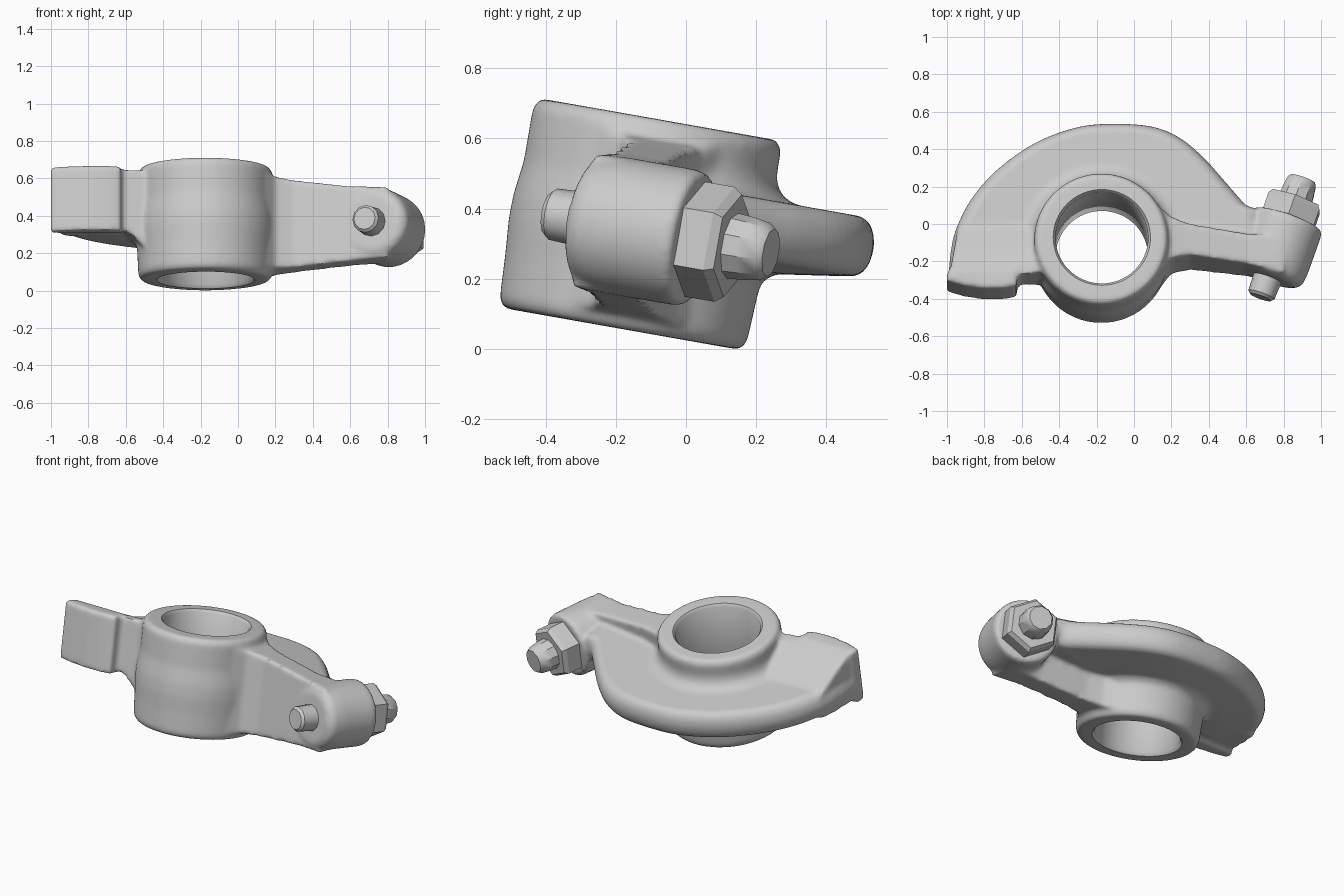
import bpy, bmesh
from math import radians, cos, sin, pi
from mathutils import Vector, Matrix

if "Cube" in bpy.data.objects:
    bpy.data.objects.remove(bpy.data.objects["Cube"])

# The whole part is tilted 10 degrees about x; everything is built in the hub's own frame
FRAME = Matrix.Translation((-0.175, -0.13, 0.357)) @ Matrix.Rotation(radians(-10), 4, 'X')
X0 = 0.175  # world x to local u


def loft(bm, loops):
    """Skin a list of closed loops and cap both ends."""
    rings = [[bm.verts.new(p) for p in loop] for loop in loops]
    n = len(rings[0])
    faces = [bm.faces.new(rings[0]), bm.faces.new(rings[-1])]
    for a, b in zip(rings, rings[1:]):
        for i in range(n):
            j = (i + 1) % n
            faces.append(bm.faces.new((a[i], a[j], b[j], b[i])))
    bmesh.ops.recalc_face_normals(bm, faces=faces)


def lathe(bm, base, axis, profile, sides):
    """Turn (distance along axis, radius) pairs around an axis."""
    base, axis = Vector(base), Vector(axis).normalized()
    e1 = Vector((0, 0, 1)) if abs(axis.z) < 0.5 else Vector((1, 0, 0))
    e2 = axis.cross(e1)
    loft(bm, [[base + axis * t + (e1 * cos(2 * pi * i / sides) + e2 * sin(2 * pi * i / sides)) * r
               for i in range(sides)] for t, r in profile])


def spline(pts, steps=4):
    """Smooth open curve through the points."""
    p = [Vector(q) for q in pts]
    p = [2 * p[0] - p[1]] + p + [2 * p[-1] - p[-2]]
    out = []
    for a, b, c, d in zip(p, p[1:], p[2:], p[3:]):
        for k in range(steps):
            t = k / steps
            out.append(0.5 * (2 * b + (c - a) * t + (2 * a - 5 * b + 4 * c - d) * t * t
                              + (3 * b - a - 3 * c + d) * t ** 3))
    return out + [p[-2]]


def finish(bm, name):
    mesh = bpy.data.meshes.new(name)
    bm.to_mesh(mesh)
    bm.free()
    ob = bpy.data.objects.new(name, mesh)
    bpy.context.collection.objects.link(ob)
    ob.matrix_world = FRAME
    return ob


def activate(ob):
    bpy.ops.object.select_all(action='DESELECT')
    ob.select_set(True)
    bpy.context.view_layer.objects.active = ob


body = bmesh.new()

# Hub barrel, slightly swollen at mid height
lathe(body, (0, 0, 0), (0, 0, 1),
      [(-0.304, 0.34), (-0.28, 0.358), (-0.15, 0.364), (-0.05, 0.372), (0.02, 0.371), (0.12, 0.358),
       (0.277, 0.359), (0.302, 0.34)], 64)

# Curved web plate, outline in world x, y; the underside rises towards the rim
arc = spline([(-0.995, -0.28), (-0.982, -0.15), (-0.955, -0.03), (-0.875, 0.13), (-0.735, 0.29), (-0.53, 0.435),
              (-0.3, 0.52), (-0.1, 0.537), (0.1, 0.522), (0.25, 0.46), (0.38, 0.35), (0.5, 0.215), (0.6, 0.1)])
arc += [Vector(p) for p in ((0.68, 0.07), (0.7, -0.15), (0.1, -0.18), (-0.5, -0.25))]
outline = [(p.x + X0, (p.y + 0.121) / 0.985) for p in arc]
loft(body, [[(u * s, 0.05 + (v - 0.05) * s, w) for u, v in outline]
            for w, s in ((-0.072, 0.6), (-0.042, 0.93), (-0.03, 0.965), (0.0, 0.99), (0.045, 1.0),
                         (0.09, 0.985), (0.118, 0.955), (0.13, 0.92))])

# Fillet between hub and web, on the web side only
fillet = [(0.3, 0.2), (0.36, 0.195), (0.372, 0.163), (0.395, 0.142), (0.43, 0.128),
          (0.43, -0.064), (0.395, -0.08), (0.372, -0.1), (0.36, -0.135), (0.3, -0.14)]
loft(body, [[(r * cos(a), r * sin(a), w) for r, w in fillet]
            for a in (radians(5 + 170 * i / 34) for i in range(35))])

# Tall tapering arm to the adjuster boss: x, v range, w range
loft(body, [[(x + X0, v0, w0), (x + X0, v1, w0), (x + X0, v1, w1), (x + X0, v0, w1)]
            for x, v0, v1, w0, w1 in ((0.05, -0.25, 0.25, -0.265, 0.26), (0.14, -0.17, 0.18, -0.265, 0.255),
                                      (0.2, -0.095, 0.13, -0.26, 0.242), (0.3, -0.075, 0.095, -0.25, 0.226),
                                      (0.6, -0.115, 0.05, -0.222, 0.187), (0.8, -0.165, 0.035, -0.21, 0.175))])

# Ramped arm to the contact pad; its outer end follows the web outline, its root widens at the hub
ramp = [(-0.19, -0.06), (0.12, -0.05), (0.12, 0.12), (0.07, 0.15), (-0.03, 0.21), (-0.12, 0.256), (-0.19, 0.262)]
loft(body, [[(x + X0 + lean * (v + 0.19), v + dv, w + (drop if w < 0 else 0)) for v, w in ramp]
            for x, lean, dv, drop in ((-0.99, 0.16, -0.02, 0), (-0.64, 0, 0, 0), (-0.57, 0, 0.005, -0.025),
                                      (-0.52, 0, 0.01, -0.08), (-0.42, 0, 0.03, -0.15))])

# Contact pad with slightly crowned face
pad = [(-1.006, -0.222), (-0.9, -0.252), (-0.8, -0.266), (-0.7, -0.264), (-0.627, -0.254), (-0.622, -0.16),
       (-0.992, -0.16)]
loft(body, [[(x + X0, v, w) for x, v in pad] for w in (-0.08, 0.272)])

# Adjuster boss
axis = Vector((0.336, 0.956, 0))
base = Vector((0.68 + X0, (-0.38 + 0.13) / 0.985, -0.016))
lathe(body, base, axis, [(0.1, 0.15), (0.113, 0.175), (0.14, 0.191), (0.2, 0.196), (0.415, 0.196), (0.44, 0.187)], 48)

casting = finish(body, "rocker_casting")

# Bore with narrow chamfered mouths
cut = bmesh.new()
lathe(cut, (0.003, 0.006, 0), (0, 0, 1), [(-0.38, 0.32), (-0.285, 0.247), (0.285, 0.247), (0.38, 0.32)], 64)
cutter = finish(cut, "bore_cutter")
cutter.hide_render = True

# Fuse the casting, soften its joints, then cut the bore
m = casting.modifiers.new("fuse", 'REMESH')
m.mode = 'VOXEL'
m.voxel_size = 0.013
m = casting.modifiers.new("soften", 'SMOOTH')
m.factor = 0.5
m.iterations = 9
m = casting.modifiers.new("bore", 'BOOLEAN')
m.operation = 'DIFFERENCE'
m.solver = 'EXACT'
m.object = cutter
bpy.context.view_layer.update()
activate(casting)
bpy.ops.object.convert(target='MESH')
bpy.data.objects.remove(cutter)

# Adjuster screw: round foot at the front, thicker end behind the nut
bm = bmesh.new()
lathe(bm, base, axis, [(-0.01, 0.06), (0.005, 0.074), (0.13, 0.08)], 12)
foot = finish(bm, "screw_foot")
bm = bmesh.new()
lathe(bm, base, axis, [(0.54, 0.095), (0.6, 0.091), (0.655, 0.083), (0.672, 0.07)], 10)
tip = finish(bm, "screw_end")

# Hexagonal lock nut
bm = bmesh.new()
lathe(bm, base, axis, [(0.425, 0.166), (0.53, 0.166), (0.555, 0.148)], 6)
nut = finish(bm, "lock_nut")

for ob, angle in ((casting, 40), (foot, 35), (tip, 30), (nut, 20)):
    activate(ob)
    bpy.ops.object.shade_smooth_by_angle(angle=radians(angle))
